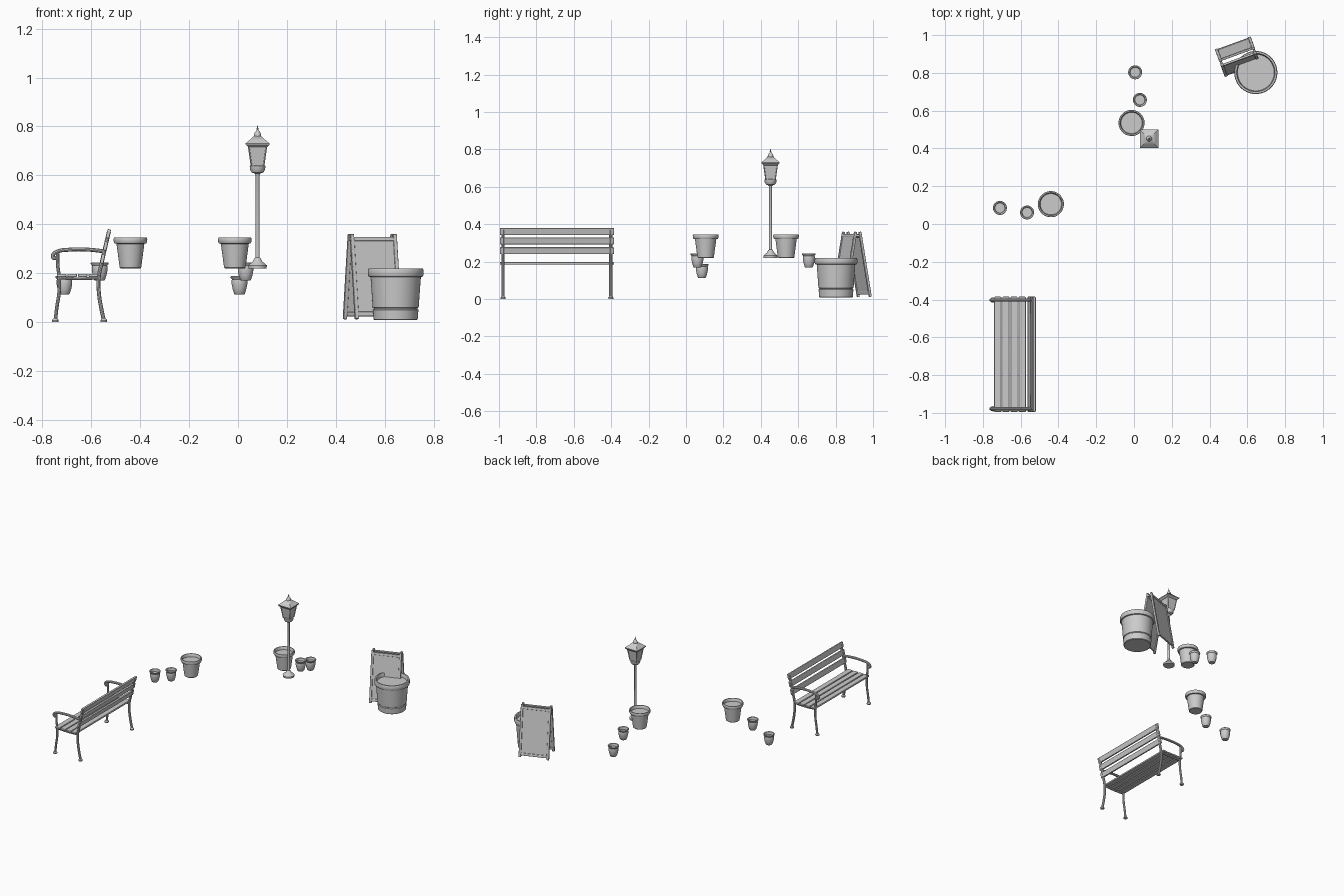
import bpy, math
from mathutils import Matrix, Vector

if "Cube" in bpy.data.objects:
    bpy.data.objects.remove(bpy.data.objects["Cube"])


def finish(ob, angle=35):
    bpy.ops.object.select_all(action='DESELECT')
    ob.select_set(True)
    bpy.context.view_layer.objects.active = ob
    bpy.ops.object.shade_smooth_by_angle(angle=math.radians(angle))
    return ob


def mesh_object(name, verts, faces):
    me = bpy.data.meshes.new(name)
    me.from_pydata(verts, [], faces)
    me.update()
    ob = bpy.data.objects.new(name, me)
    bpy.context.collection.objects.link(ob)
    return ob


def lathe(name, profile, loc, n=40, turn=0.0):
    """Spin (radius, z) points, closing both ends with caps."""
    verts, faces = [], []
    for r, z in profile:
        for i in range(n):
            a = turn + 2 * math.pi * i / n
            verts.append((loc[0] + r * math.cos(a), loc[1] + r * math.sin(a), loc[2] + z))
    for k in range(len(profile) - 1):
        for i in range(n):
            j = (i + 1) % n
            faces.append((k * n + i, k * n + j, (k + 1) * n + j, (k + 1) * n + i))
    faces.append(tuple(reversed(range(n))))
    faces.append(tuple(range((len(profile) - 1) * n, len(profile) * n)))
    return finish(mesh_object(name, verts, faces))


def box(name, size, matrix, bevel=0.003):
    x, y, z = (s / 2 for s in size)
    verts = [matrix @ Vector((a * x, b * y, c * z)) for a in (-1, 1) for b in (-1, 1) for c in (-1, 1)]
    faces = [(0, 1, 3, 2), (4, 6, 7, 5), (0, 4, 5, 1), (2, 3, 7, 6), (0, 2, 6, 4), (1, 5, 7, 3)]
    ob = mesh_object(name, verts, faces)
    mod = ob.modifiers.new('round', 'BEVEL')
    mod.width, mod.segments = bevel, 3
    return finish(ob)


def tube(name, pts, radius):
    cu = bpy.data.curves.new(name, 'CURVE')
    cu.dimensions = '3D'
    cu.bevel_depth, cu.bevel_resolution, cu.resolution_u = radius, 3, 6
    cu.use_fill_caps = True
    sp = cu.splines.new('BEZIER')
    sp.bezier_points.add(len(pts) - 1)
    for bp, p in zip(sp.bezier_points, pts):
        bp.co = p
        bp.handle_left_type = bp.handle_right_type = 'AUTO'
    ob = bpy.data.objects.new(name, cu)
    bpy.context.collection.objects.link(ob)
    bpy.ops.object.select_all(action='DESELECT')
    ob.select_set(True)
    bpy.context.view_layer.objects.active = ob
    bpy.ops.object.convert(target='MESH')
    return finish(bpy.context.object)


T = Matrix.Translation

# Bench: iron side frames
front_leg = [(-0.747, 0.008), (-0.741, 0.06), (-0.732, 0.12), (-0.731, 0.18), (-0.737, 0.23), (-0.738, 0.28)]
back_leg = [(-0.549, 0.008), (-0.560, 0.06), (-0.569, 0.12), (-0.570, 0.18), (-0.558, 0.24), (-0.528, 0.37)]
arm = [(-0.745, 0.262), (-0.754, 0.262), (-0.757, 0.274), (-0.742, 0.287), (-0.69, 0.296),
       (-0.61, 0.296), (-0.546, 0.289)]
for side, y in (('left', -0.978), ('right', -0.402)):
    for label, path, r in (('front_leg', front_leg, 0.0075), ('back_leg', back_leg, 0.0085),
                           ('armrest', arm, 0.0085),
                           ('seat_rail', [(-0.735, 0.18), (-0.65, 0.177), (-0.568, 0.18)], 0.006)):
        tube(f'bench_{label}_{side}', [(x, y, z) for x, z in path], r)
    for end, x in (('front', -0.747), ('back', -0.549)):
        lathe(f'bench_foot_{end}_{side}', [(0.013, 0), (0.014, 0.007), (0.009, 0.014)], (x, y, 0), 16)

# Bench: seat and back slats
for i in range(4):
    box(f'bench_seat_slat_{i}', (0.038, 0.61, 0.013), T((-0.721 + 0.043 * i, -0.69, 0.191)), 0.004)
lean = math.atan2(0.030, 0.13)
for i, z in enumerate((0.258, 0.311, 0.361)):
    x = -0.558 + (z - 0.24) * 0.23
    box(f'bench_back_slat_{i}', (0.014, 0.61, 0.037),
        T((x, -0.69, z)) @ Matrix.Rotation(lean, 4, 'Y'), 0.004)

# Medium flower pots
medium = [(0.041, 0), (0.044, 0.003), (0.057, 0.1), (0.065, 0.102), (0.068, 0.108), (0.069, 0.119),
          (0.067, 0.125), (0.061, 0.125), (0.058, 0.12), (0.056, 0.105)]
for i, (x, y) in enumerate(((-0.44, 0.105), (-0.013, 0.535))):
    lathe(f'medium_pot_{i}', medium, (x, y, 0.22), 48)

# Small rounded pots
small = [(0.019, 0), (0.022, 0.003), (0.028, 0.022), (0.032, 0.042), (0.032, 0.055), (0.031, 0.062),
         (0.036, 0.068), (0.037, 0.072), (0.035, 0.075), (0.029, 0.073), (0.026, 0.064), (0.026, 0.056)]
for i, p in enumerate(((-0.71, 0.085, 0.113), (-0.566, 0.061, 0.169),
                       (0.006, 0.803, 0.113), (0.031, 0.657, 0.169))):
    lathe(f'small_pot_{i}', small, p, 32)

# Large planter with a grooved base
lathe('large_planter', [(0.086, 0.008), (0.09, 0.011), (0.093, 0.05), (0.089, 0.053), (0.089, 0.057),
                        (0.094, 0.06), (0.103, 0.184), (0.111, 0.186), (0.114, 0.192), (0.114, 0.212),
                        (0.111, 0.22), (0.102, 0.22), (0.099, 0.215), (0.097, 0.195)],
      (0.645, 0.802, 0), 64)

# Street lamp: base, pole and cup
L = (0.08, 0.452, 0)
lathe('lamp_post', [(0.037, 0.22), (0.038, 0.232), (0.03, 0.239), (0.02, 0.247), (0.013, 0.26),
                    (0.0085, 0.264), (0.0075, 0.6), (0.011, 0.607), (0.024, 0.612), (0.031, 0.624),
                    (0.032, 0.638), (0.028, 0.641)], L, 32)

# Street lamp: square lantern and roof
q = math.sqrt(2)
lathe('lantern_glass', [(0.025 * q, 0.638), (0.037 * q, 0.725)], L, 4, math.pi / 4)
for sx in (-1, 1):
    for sy in (-1, 1):
        tube('lantern_corner_bar', [(L[0] + sx * h, L[1] + sy * h, z)
                                    for h, z in ((0.025, 0.638), (0.0375, 0.725))], 0.003)
lathe('lantern_roof', [(h * q, z) for h, z in ((0.038, 0.715), (0.048, 0.725), (0.049, 0.731),
                                               (0.033, 0.744), (0.017, 0.759), (0.012, 0.761))],
      L, 4, math.pi / 4)
lathe('lantern_finial', [(0.015, 0.757), (0.015, 0.765), (0.011, 0.776), (0.005, 0.783), (0.003, 0.787),
                         (0.005, 0.791), (0.002, 0.795), (0.001, 0.803)], L, 20)

# Folding sign board: two leaning framed panels
base = T((0.549, 0.886, 0.36)) @ Matrix.Rotation(math.radians(20), 4, 'Z')
tilt = math.atan2(0.058, 0.34)
for label, s in (('front', -1), ('back', 1)):
    # local z runs down the leaning panel, starting at the hinge
    leaf = base @ T((0, s * 0.012, 0)) @ Matrix.Rotation(s * tilt, 4, 'X')
    box(f'sign_panel_{label}', (0.18, 0.006, 0.31), leaf @ T((0, 0, -0.178)), 0.001)
    for x in (-0.093, 0.093):
        box(f'sign_stile_{label}', (0.016, 0.014, 0.352), leaf @ T((x, 0, -0.177)))
    for z in (-0.021, -0.332):
        box(f'sign_rail_{label}', (0.18, 0.012, 0.018), leaf @ T((0, 0, z)))
for x in (-0.093, 0.093):
    box('sign_hinge', (0.012, 0.03, 0.012), base @ T((x, 0, -0.02)))
